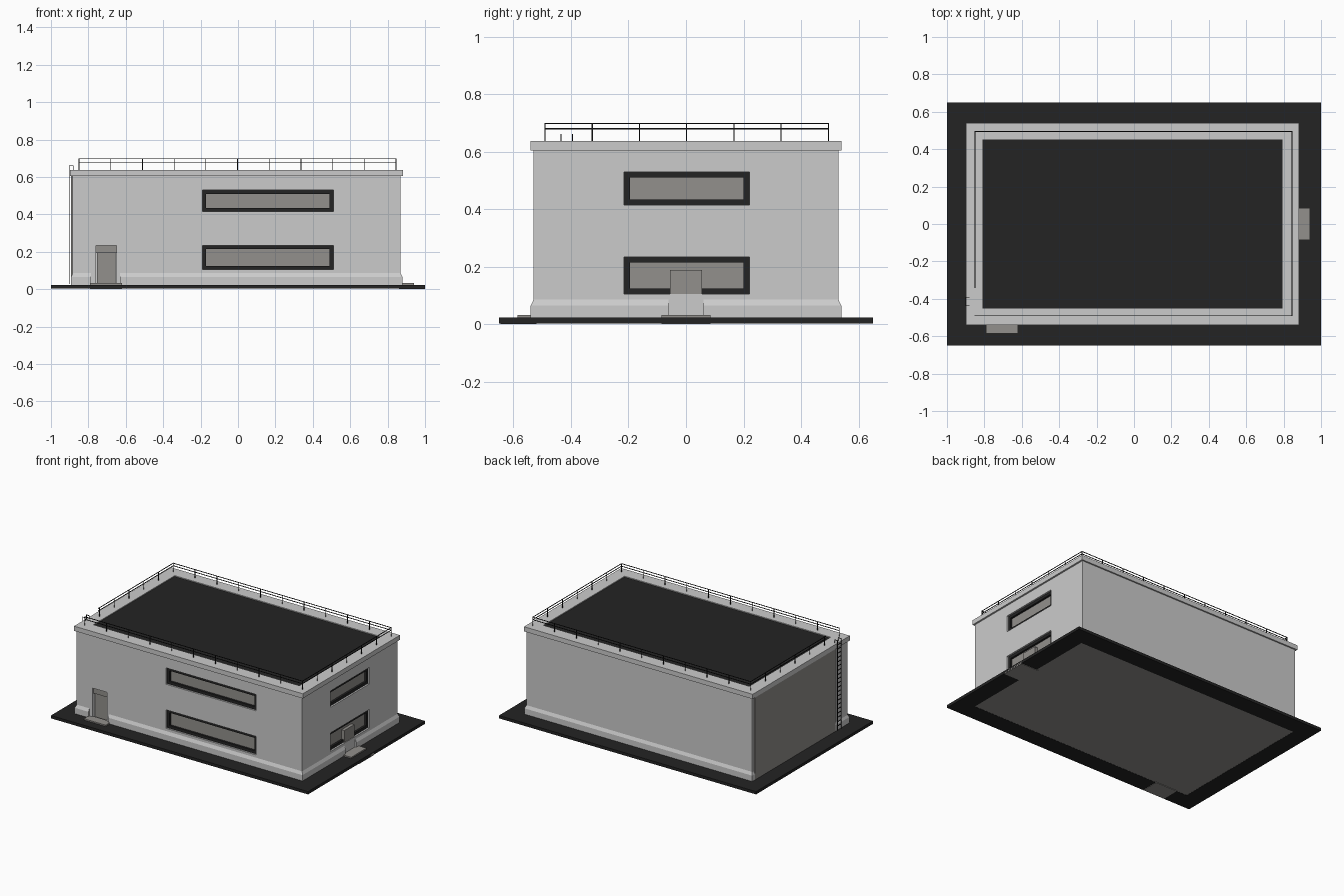
import bpy, bmesh
from mathutils import Vector

if "Cube" in bpy.data.objects:
    bpy.data.objects.remove(bpy.data.objects["Cube"])


def mat(name, r, g, b):
    m = bpy.data.materials.new(name)
    m.diffuse_color = (r, g, b, 1)
    m.use_nodes = True
    m.node_tree.nodes["Principled BSDF"].inputs["Base Color"].default_value = m.diffuse_color
    return m


WALL = mat("light grey wall", 0.60, 0.60, 0.60)
DARK = mat("charcoal", 0.017, 0.017, 0.017)
GREY = mat("warm grey", 0.29, 0.28, 0.265)
METAL = mat("black metal", 0.008, 0.008, 0.008)


def add_box(bm, lo, hi, top_inset=0):
    v = []
    for k, z in enumerate((lo[2], hi[2])):
        i = top_inset * k
        v += [bm.verts.new(p) for p in ((lo[0] + i, lo[1] + i, z), (hi[0] - i, lo[1] + i, z),
                                        (hi[0] - i, hi[1] - i, z), (lo[0] + i, hi[1] - i, z))]
    for f in ((3, 2, 1, 0), (4, 5, 6, 7), (0, 1, 5, 4), (1, 2, 6, 5), (2, 3, 7, 6), (3, 0, 4, 7)):
        bm.faces.new([v[j] for j in f])


def boxes(name, material, items):
    bm = bmesh.new()
    for it in items:
        add_box(bm, *it)
    me = bpy.data.meshes.new(name)
    bm.to_mesh(me)
    bm.free()
    me.materials.append(material)
    ob = bpy.data.objects.new(name, me)
    bpy.context.collection.objects.link(ob)
    return ob


def cut(ob, cutter):
    m = ob.modifiers.new("cut", 'BOOLEAN')
    m.operation = 'DIFFERENCE'
    m.solver = 'EXACT'
    m.object = cutter
    bpy.context.view_layer.objects.active = ob
    bpy.ops.object.modifier_apply(modifier=m.name)


def ring(name, material, lo, hi, w):
    """Rectangular frame lying flat, w wide."""
    (x0, y0, z0), (x1, y1, z1) = lo, hi
    return boxes(name, material, [
        ((x0, y0, z0), (x1, y0 + w, z1)), ((x0, y1 - w, z0), (x1, y1, z1)),
        ((x0, y0 + w, z0), (x0 + w, y1 - w, z1)), ((x1 - w, y0 + w, z0), (x1, y1 - w, z1))])


X0, X1, Y0, Y1 = -0.885, 0.87, -0.53, 0.53
D = 0.03  # depth of the window reveals

# Ground: paved apron and floor underside
ring("apron", DARK, (-1, -0.65, 0.004), (1, 0.65, 0.024), 0.125)
boxes("floor", GREY, [((-0.88, -0.53, 0.005), (0.88, 0.53, 0.02))])

# Walls and stepped plinth
walls = boxes("walls", WALL, [((X0, Y0, 0.02), (X1, Y1, 0.61))])
plinth = boxes("plinth", WALL, [((X0 - 0.008, Y0 - 0.01, 0.02), (X1 + 0.01, Y1 + 0.01, 0.065))])
plinth_slope = boxes("plinth_slope", WALL,
                     [((X0 - 0.008, Y0 - 0.01, 0.065), (X1 + 0.01, Y1 + 0.01, 0.09), 0.012)])

# Windows: openings, dark frames and glass on the front and right walls
front, right, bars, panes = [], [], [], []
F = 0.02
for z0, z1 in ((0.105, 0.235), (0.415, 0.53)):
    a, b = -0.19, 0.51
    front.append(((a, Y0 - 0.1, z0), (b, Y0 + D, z1)))
    y0, y1 = Y0 + 0.012, Y0 + D + 0.002
    bars += [((a, y0, z0), (b, y1, z0 + F)), ((a, y0, z1 - F), (b, y1, z1)),
             ((a, y0, z0 + F), (a + F, y1, z1 - F)), ((b - F, y0, z0 + F), (b, y1, z1 - F))]
    panes.append(((a + F, y1 - 0.006, z0 + F), (b - F, y1, z1 - F)))
    a, b = -0.215, 0.22
    right.append(((X1 - D, a, z0), (X1 + 0.1, b, z1)))
    x0, x1 = X1 - D - 0.002, X1 - 0.012
    bars += [((x0, a, z0), (x1, b, z0 + F)), ((x0, a, z1 - F), (x1, b, z1)),
             ((x0, a, z0 + F), (x1, a + F, z1 - F)), ((x0, b - F, z0 + F), (x1, b, z1 - F))]
    panes.append(((x0, a + F, z0 + F), (x0 + 0.006, b - F, z1 - F)))
door_hole = ((-0.76, Y0 - 0.1, 0.022), (-0.65, Y0 + 0.04, 0.235))
for i, hole in enumerate(front + right + [door_hole]):
    cutter = boxes("opening_cutter", WALL, [hole])
    cut(walls, cutter)
    bpy.data.objects.remove(cutter)
# Gaps in the plinth at both doors
for hole in (((-0.785, Y0 - 0.1, 0), (-0.63, Y0 + 0.04, 0.2)), ((X1 - 0.04, -0.06, 0), (X1 + 0.1, 0.06, 0.2))):
    cutter = boxes("plinth_cutter", WALL, [hole])
    cut(plinth, cutter)
    cut(plinth_slope, cutter)
    bpy.data.objects.remove(cutter)
boxes("window_frames", DARK, bars)
boxes("window_glass", GREY, panes)

# Doors and their steps
boxes("front_door", GREY, [((-0.755, Y0 + 0.022, 0.022), (-0.655, Y0 + 0.042, 0.195)),
                           ((-0.76, Y0 + 0.01, 0.195), (-0.65, Y0 + 0.042, 0.235))])
boxes("right_door", GREY, [((X1 - 0.035, -0.055, 0.022), (X1 - 0.004, 0.055, 0.19))])
boxes("front_steps", GREY, [((-0.79, -0.645, 0.001), (-0.62, -0.585, 0.018)),
                            ((-0.79, -0.585, 0.001), (-0.62, -0.52, 0.033))])
boxes("right_steps", GREY, [((0.94, -0.085, 0.001), (1.0, 0.085, 0.018)),
                            ((0.86, -0.085, 0.001), (0.94, 0.085, 0.033))])

# Plain panel on the left wall
boxes("left_panel", GREY, [((X0 - 0.009, -0.385, 0.02), (X0 + 0.001, 0.51, 0.605))])

# Roof: parapet ring and dark surface
ring("parapet", WALL, (-0.897, -0.54, 0.605), (0.882, 0.54, 0.638), 0.088)
boxes("roof_surface", DARK, [((-0.82, -0.46, 0.605), (0.8, 0.46, 0.632))])

# Railing: posts and two rails, with a gap at the ladder
T = 0.0018
RX0, RX1, RY0, RY1 = -0.85, 0.845, -0.49, 0.495


def rod(p, q):
    p, q = Vector(p), Vector(q)
    t = Vector((T, T, T))
    return (p - t, q + t)


rail = []
for z in (0.68, 0.698):
    rail += [rod((RX0, y, z), (RX1, y, z)) for y in (RY0, RY1)]
    rail += [rod((RX1, RY0, z), (RX1, RY1, z)), rod((RX0, -0.34, z), (RX0, RY1, z))]
for i in range(11):
    x = RX0 + (RX1 - RX0) * i / 10
    rail += [rod((x, y, 0.635), (x, y, 0.698)) for y in (RY0, RY1)]
for i in range(1, 6):
    y = RY0 + (RY1 - RY0) * i / 6
    rail += [rod((x, y, 0.635), (x, y, 0.698)) for x in (RX0, RX1)]
boxes("roof_railing", METAL, rail)

# Ladder with hooked tops
lad = []
for y in (-0.435, -0.395):
    lad += [rod((-0.903, y, 0.03), (-0.903, y, 0.66)), rod((-0.903, y, 0.66), (-0.88, y, 0.66)),
            rod((-0.88, y, 0.635), (-0.88, y, 0.66))]
lad += [rod((-0.903, -0.435, 0.06 + 0.03 * i), (-0.903, -0.395, 0.06 + 0.03 * i)) for i in range(20)]
boxes("ladder", METAL, lad)
